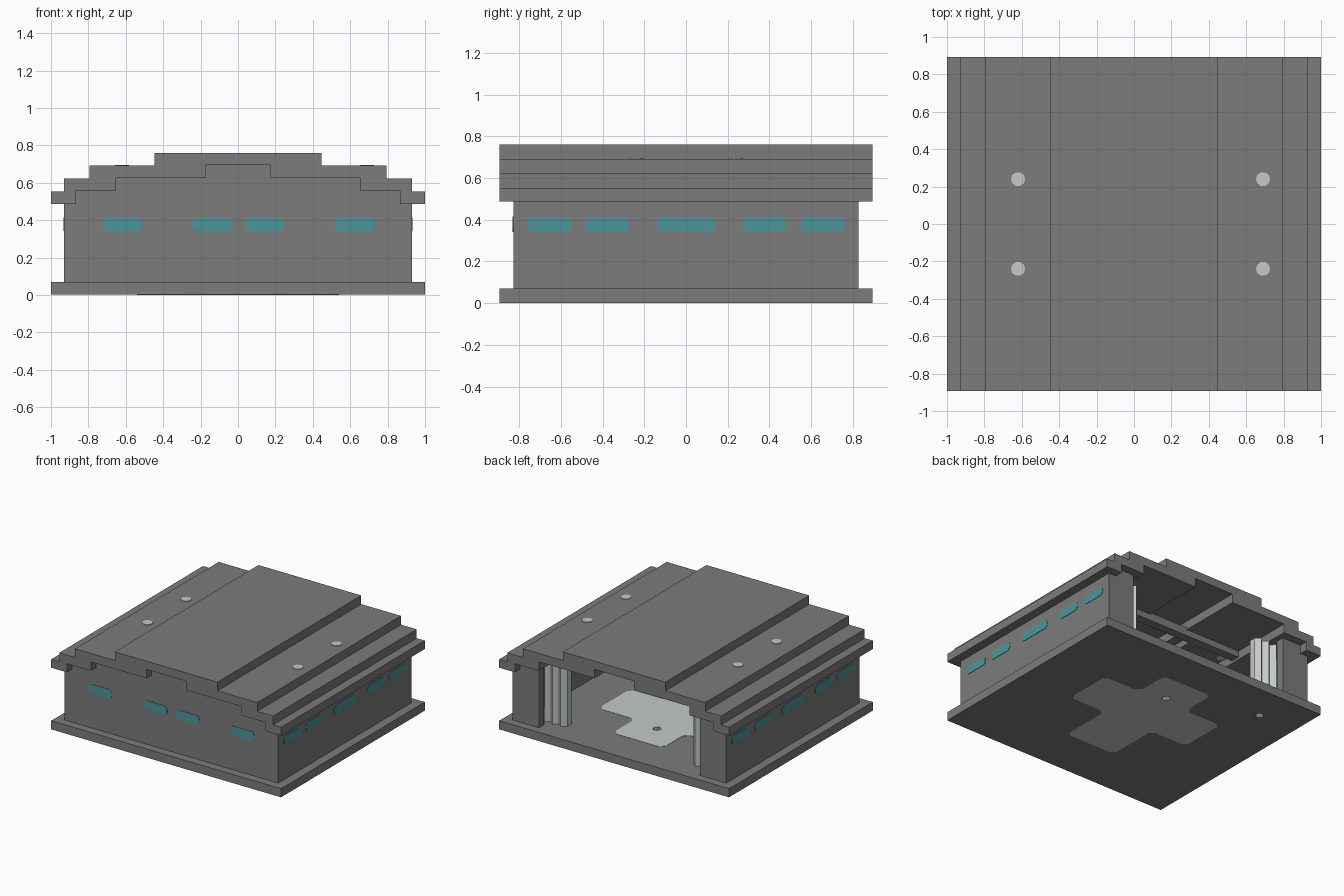
import bpy, bmesh
from math import sin, cos, pi, radians
from mathutils import Vector

cube = bpy.data.objects.get("Cube")
if cube:
    bpy.data.objects.remove(cube, do_unlink=True)


def material(name, rgb):
    m = bpy.data.materials.new(name)
    m.use_nodes = True
    m.diffuse_color = (*rgb, 1)
    m.node_tree.nodes["Principled BSDF"].inputs["Base Color"].default_value = (*rgb, 1)
    return m


GREY = material("mid_grey", (0.2, 0.2, 0.2))
LIGHT = material("pale_grey", (0.55, 0.59, 0.58))
TEAL = material("window_teal", (0.073, 0.3, 0.33))

# Where profile coordinates (u, v) and depth (w) land for each sweep axis
PLACE = {
    "x": lambda u, v, w: (w, u, v),
    "y": lambda u, v, w: (u, w, v),
    "z": lambda u, v, w: (u, v, w),
}


def prism(name, pts, axis, start, end, mat):
    """Sweep a flat outline along an axis."""
    bm = bmesh.new()
    place = PLACE[axis]
    face = bm.faces.new([bm.verts.new(place(u, v, start)) for u, v in pts])
    shift = Vector(place(0, 0, end - start))
    new = bmesh.ops.extrude_face_region(bm, geom=[face])["geom"]
    bmesh.ops.translate(bm, vec=shift,
                        verts=[g for g in new if isinstance(g, bmesh.types.BMVert)])
    bmesh.ops.recalc_face_normals(bm, faces=bm.faces[:])
    mesh = bpy.data.meshes.new(name)
    bm.to_mesh(mesh)
    bm.free()
    mesh.materials.append(mat)
    obj = bpy.data.objects.new(name, mesh)
    bpy.context.collection.objects.link(obj)
    return obj


def rect(u0, v0, u1, v1):
    return [(u0, v0), (u1, v0), (u1, v1), (u0, v1)]


def circle(u, v, r, n=12):
    return [(u + r * cos(2 * pi * i / n), v + r * sin(2 * pi * i / n)) for i in range(n)]


def pill(u, v, hu, hv, r, steps=3):
    """Rectangle with rounded corners."""
    pts = []
    for k, (su, sv) in enumerate([(1, 1), (-1, 1), (-1, -1), (1, -1)]):
        for i in range(steps + 1):
            a = radians(90 * (k + i / steps))
            pts.append((u + su * (hu - r) + r * cos(a), v + sv * (hv - r) + r * sin(a)))
    return pts


def chamfer(pts, c):
    """Cut every corner of an outline."""
    out = []
    for i, p in enumerate(pts):
        p = Vector(p)
        for q in (pts[i - 1], pts[(i + 1) % len(pts)]):
            out.append(tuple(p + (Vector(q) - p).normalized() * c))
    return out


def mirrored(half):
    """Complete a right-hand outline across u = 0."""
    return half + [(-u, v) for u, v in reversed(half)]


FLOOR = 0.07
OUT_X, OUT_Y, THICK = 0.93, 0.828, 0.065
ROOF_Y = 0.893

# Base slab with a cross-shaped inlay, pierced by two holes
base = prism("base_slab", rect(-1, -ROOF_Y, 1, ROOF_Y), "z", 0.002, FLOOR, GREY)
cross = [(0.22, -0.49), (0.22, -0.07), (0.54, -0.07), (0.54, 0.32), (0.22, 0.32), (0.22, 0.6)]
inlay = prism("floor_cross_inlay", chamfer(mirrored(cross), 0.035), "z", 0, FLOOR + 0.002, LIGHT)
for label, u, v in [("cross", 0, 0.36), ("door", -0.67, 0.6)]:
    cutter = prism(label + "_hole_cutter", circle(u, v, 0.03), "z", -0.1, 0.2, GREY)
    cutter.hide_render = True
    cutter.hide_set(True)
    cutter.display_type = "WIRE"
    for target in (base, inlay):
        mod = target.modifiers.new(label + "_hole", "BOOLEAN")
        mod.operation = "DIFFERENCE"
        mod.solver = "EXACT"
        mod.object = cutter

# Stepped roof with a stepped underside
UNDER = [(0.865, 0.487), (0.865, 0.555), (0.655, 0.555), (0.655, 0.625),
         (0.173, 0.625), (0.173, 0.695)]
OVER = [(0.447, 0.76), (0.447, 0.692), (0.793, 0.692), (0.793, 0.623),
        (OUT_X, 0.623), (OUT_X, 0.553), (1, 0.553), (1, 0.487)]
roof_outline = [(-u, v) for u, v in OVER[::-1]] + OVER + UNDER
roof_outline += [(-u, v) for u, v in UNDER[::-1]]
prism("stepped_roof", roof_outline, "y", -ROOF_Y, ROOF_Y, GREY)

# Round studs through the roof
for u in (-0.62, 0.69):
    for v in (-0.24, 0.24):
        prism("roof_stud", circle(u, v, 0.038, 10), "z", 0.62, 0.696, LIGHT)

# Front wall fills the stepped underside of the roof
front_half = [(OUT_X, FLOOR), (OUT_X, 0.487)] + UNDER
prism("front_wall", mirrored(front_half), "y", -OUT_Y, -OUT_Y + THICK, GREY)

# Ceiling beams
for v in (-0.35, 0.35):
    prism("ceiling_cross_beam", rect(-0.655, 0.575, 0.655, 0.64), "y", v - 0.035, v + 0.035, GREY)

for s, side in ((1, "left"), (-1, "right")):
    # Side wall, back corner wall and ceiling beam
    prism(side + "_wall", rect(-OUT_Y + THICK, FLOOR, OUT_Y, 0.487), "x",
          s * OUT_X, s * (OUT_X - THICK), GREY)
    corner = [(0.865, FLOOR), (0.865, 0.555), (0.7, 0.555), (0.7, FLOOR)]
    prism(side + "_back_corner_wall", [(s * u, v) for u, v in corner], "y",
          OUT_Y - THICK, OUT_Y, GREY)
    prism(side + "_ceiling_beam", rect(s * 0.25, 0.575, s * 0.32, 0.64), "y", -0.35, 0.35, GREY)

    # Folded door bunched beside the opening
    folds = [(0.55 + 0.035 * i, 0.69 + 0.035 * (i % 2)) for i in range(6)]
    folds += [(u, v - 0.05) for u, v in reversed(folds)]
    prism(side + "_folding_door", [(s * u, v) for u, v in folds], "z", FLOOR, 0.56, LIGHT)

    # Side windows
    for v, half in ((-0.655, 0.105), (-0.38, 0.105), (0, 0.14), (0.375, 0.105), (0.655, 0.105)):
        prism(side + "_window", pill(v, 0.378, half, 0.035, 0.028), "x",
              s * (OUT_X + 0.003), s * (OUT_X - THICK - 0.003), TEAL)

# Front windows
for u in (-0.62, -0.14, 0.14, 0.62):
    prism("front_window", pill(u, 0.378, 0.105, 0.037, 0.03), "y",
          -OUT_Y - 0.003, -OUT_Y + THICK + 0.003, TEAL)
